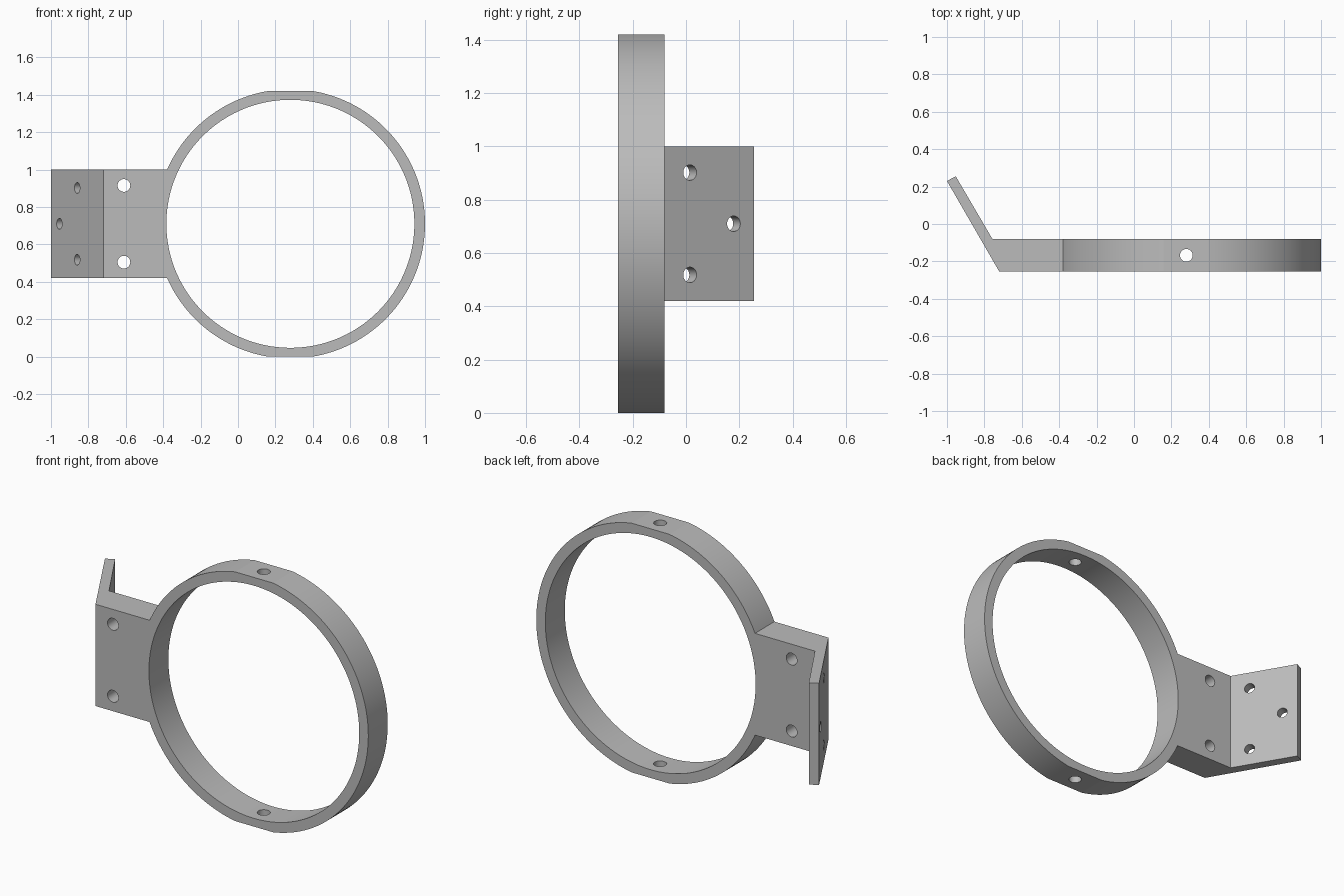
import bpy, bmesh, math
from mathutils import Vector

cube = bpy.data.objects.get("Cube")
if cube:
    bpy.data.objects.remove(cube)

CX, CZ = 0.28, 0.71           # ring centre
FRONT, BACK = -0.255, -0.08   # ring depth
MID = (FRONT + BACK) / 2

grey = bpy.data.materials.new("plain grey")
grey.use_nodes = True
grey.diffuse_color = (0.5, 0.5, 0.5, 1)
grey.node_tree.nodes["Principled BSDF"].inputs["Base Color"].default_value = (0.5, 0.5, 0.5, 1)


def link(name, bm):
    bmesh.ops.recalc_face_normals(bm, faces=bm.faces)
    mesh = bpy.data.meshes.new(name)
    bm.to_mesh(mesh)
    bm.free()
    mesh.materials.append(grey)
    obj = bpy.data.objects.new(name, mesh)
    bpy.context.collection.objects.link(obj)
    return obj


def rod(name, centre, axis, radius, length, sides=48):
    bm = bmesh.new()
    bmesh.ops.create_cone(bm, cap_ends=True, segments=sides,
                          radius1=radius, radius2=radius, depth=length)
    obj = link(name, bm)
    obj.rotation_euler = Vector(axis).to_track_quat('Z', 'Y').to_euler()
    obj.location = centre
    return obj


def prism(name, outline, bottom, top):
    bm = bmesh.new()
    face = bm.faces.new([bm.verts.new((x, y, bottom)) for x, y in outline])
    new = bmesh.ops.extrude_face_region(bm, geom=[face])["geom"]
    bmesh.ops.translate(bm, vec=(0, 0, top - bottom),
                        verts=[v for v in new if isinstance(v, bmesh.types.BMVert)])
    return link(name, bm)


def combine(target, tool, operation):
    mod = target.modifiers.new(operation.lower(), 'BOOLEAN')
    mod.operation, mod.solver, mod.object = operation, 'EXACT', tool
    tool.hide_render = True
    bpy.context.view_layer.objects.active = target
    bpy.ops.object.modifier_apply(modifier=mod.name)
    bpy.data.objects.remove(tool)


# Round ring body, trimmed flat at the top and bottom
clamp = rod("ring_bracket", (CX, MID, CZ), (0, 1, 0), 0.72, BACK - FRONT, 160)
trim = prism("trim", [(-1, -1), (2, -1), (2, 1), (-1, 1)], 0, 2 * CZ)
combine(clamp, trim, 'INTERSECT')

# Side block with the angled mounting plate
plate = prism("bent_plate", [(-0.72, FRONT), (0, FRONT), (0, BACK), (-0.757, BACK),
                             (-0.953, 0.255), (-1, 0.23)], 0.42, 1.0)
combine(clamp, plate, 'UNION')

# Large bore
combine(clamp, rod("bore", (CX, MID, CZ), (0, 1, 0), 0.663, 1, 160), 'DIFFERENCE')

# Screw holes: ring, block, angled plate
combine(clamp, rod("ring_hole", (CX, MID, CZ), (0, 0, 1), 0.034, 2), 'DIFFERENCE')
for z in (CZ - 0.205, CZ + 0.205):
    combine(clamp, rod("block_hole", (-0.61, MID, z), (0, 1, 0), 0.034, 1), 'DIFFERENCE')
normal = (math.cos(math.radians(30)), 0.5, 0)
for x, y, z in ((-0.838, 0, CZ - 0.192), (-0.838, 0, CZ + 0.192), (-0.933, 0.165, CZ)):
    combine(clamp, rod("plate_hole", (x, y, z), normal, 0.029, 0.16), 'DIFFERENCE')

# Smooth curves, crisp edges
bpy.ops.object.select_all(action='DESELECT')
clamp.select_set(True)
bpy.context.view_layer.objects.active = clamp
bpy.ops.object.shade_smooth_by_angle(angle=math.radians(8))
